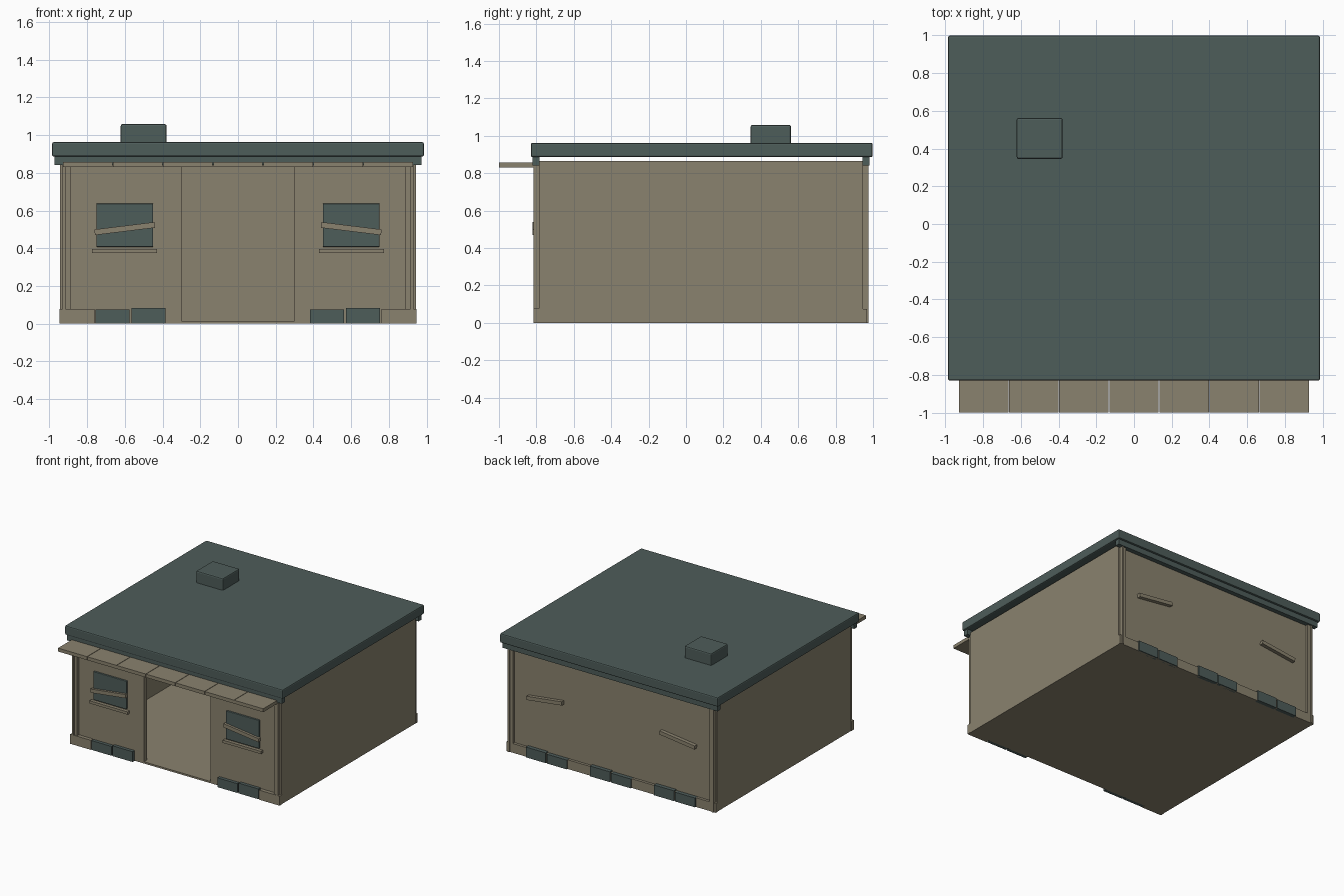
import bpy
import bmesh
import math
from mathutils import Matrix, Vector

if "Cube" in bpy.data.objects:
    bpy.data.objects.remove(bpy.data.objects["Cube"])


def make_material(name, rgb):
    mat = bpy.data.materials.new(name)
    mat.diffuse_color = (*rgb, 1.0)
    mat.use_nodes = True
    mat.node_tree.nodes["Principled BSDF"].inputs["Base Color"].default_value = mat.diffuse_color
    return mat


TAN = make_material("weathered tan", (0.255, 0.225, 0.158))
TEAL = make_material("dark teal", (0.076, 0.109, 0.102))


def box(name, x, y, z, mat, bevel=0.0, tilt=0.0):
    """Box from (min, max) ranges, optionally bevelled and tilted about y."""
    size = Vector((x[1] - x[0], y[1] - y[0], z[1] - z[0]))
    mesh = bpy.data.meshes.new(name)
    bm = bmesh.new()
    bmesh.ops.create_cube(bm, size=1.0, matrix=Matrix.Diagonal((*size, 1.0)))
    if bevel:
        bmesh.ops.bevel(bm, geom=bm.edges[:], offset=bevel, segments=2,
                        profile=0.5, affect='EDGES')
    bm.to_mesh(mesh)
    bm.free()
    mesh.materials.append(mat)
    ob = bpy.data.objects.new(name, mesh)
    ob.location = (sum(x) / 2, sum(y) / 2, sum(z) / 2)
    ob.rotation_euler.y = tilt
    bpy.context.collection.objects.link(ob)
    return ob


def span(a, b, side):
    """Range on the left (side -1) or right (side 1)."""
    return (a, b) if side > 0 else (-b, -a)


W = 0.944          # half width of the walls
TOP = 0.865        # wall height
FRONT, BACK = -0.785, 0.945

# Shell: floor, back wall, side walls and the two front panels
box("floor", (-W, W), (FRONT, BACK), (0, 0.014), TAN)
box("back_wall", (-W + 0.035, W - 0.035), (BACK - 0.035, BACK), (0, TOP), TAN)
for s, label in ((-1, "left"), (1, "right")):
    box(label + "_wall", span(W - 0.035, W, s), (-0.75, BACK), (0, TOP), TAN)
    box(label + "_front_panel", span(0.30, W, s), (FRONT, -0.75), (0, TOP), TAN)

    # Corner posts, each with a stepped inner strip
    for end, face, d in (("front", FRONT, -1), ("back", BACK, 1)):
        for part, xr, depth in (("post", (0.915, 0.931), 0.03),
                                ("post_strip", (0.889, 0.915), 0.022)):
            y = sorted((face, face + d * depth))
            box(f"{label}_{end}_{part}", span(*xr, s), y, (0, 0.86), TAN)

    # Front skirting at the corner
    box(label + "_front_skirting", span(0.76, 0.947, s), (-0.815, FRONT),
        (0, 0.078), TAN)

    # Window with sill and slanted plank
    box(label + "_window", span(0.45, 0.75, s), (-0.800, -0.78),
        (0.407, 0.637), TEAL, bevel=0.004)
    box(label + "_window_sill", span(0.43, 0.775, s), (-0.812, FRONT),
        (0.375, 0.397), TAN)
    slope = s * math.radians(7)
    box(label + "_window_plank", span(0.441, 0.761, s), (-0.82, -0.795),
        (0.489, 0.519), TAN, tilt=slope)

    # Slanted plank on the back wall
    box(label + "_back_plank", span(0.441, 0.761, s), (BACK, BACK + 0.03),
        (0.489, 0.519), TAN, tilt=slope)

# Back skirting along the full width
box("back_skirting", (-0.947, 0.947), (BACK, 0.967), (0, 0.075), TAN)


# Pairs of foundation blocks along the front and back
def block_pair(name, cx, y):
    box(name + "_block_a", (cx - 0.186, cx - 0.006), y, (0, 0.076), TEAL)
    box(name + "_block_b", (cx + 0.005, cx + 0.185), y, (0, 0.084), TEAL)


for cx in (-0.57, 0.568):
    block_pair("front", cx, (-0.812, FRONT))
for cx in (-0.58, 0.0, 0.58):
    block_pair("back", cx, (BACK, 0.977))

# Awning planks over the front
pitch = 1.86 / 7
for i in range(7):
    x0 = -0.93 + i * pitch
    box("awning_plank", (x0 + 0.002, x0 + pitch - 0.002), (-1.0, FRONT),
        (0.83, 0.858), TAN)

# Roof beams, slab and vent box
box("front_beam", (-0.973, 0.973), (-0.822, -0.783), (0.842, 0.892), TEAL)
box("back_beam", (-0.973, 0.973), (0.943, 0.982), (0.842, 0.892), TEAL)
box("roof", (-0.986, 0.986), (-0.83, 0.998), (0.886, 0.962), TEAL, bevel=0.009)
box("roof_vent", (-0.622, -0.378), (0.345, 0.562), (0.95, 1.058), TEAL, bevel=0.01)
